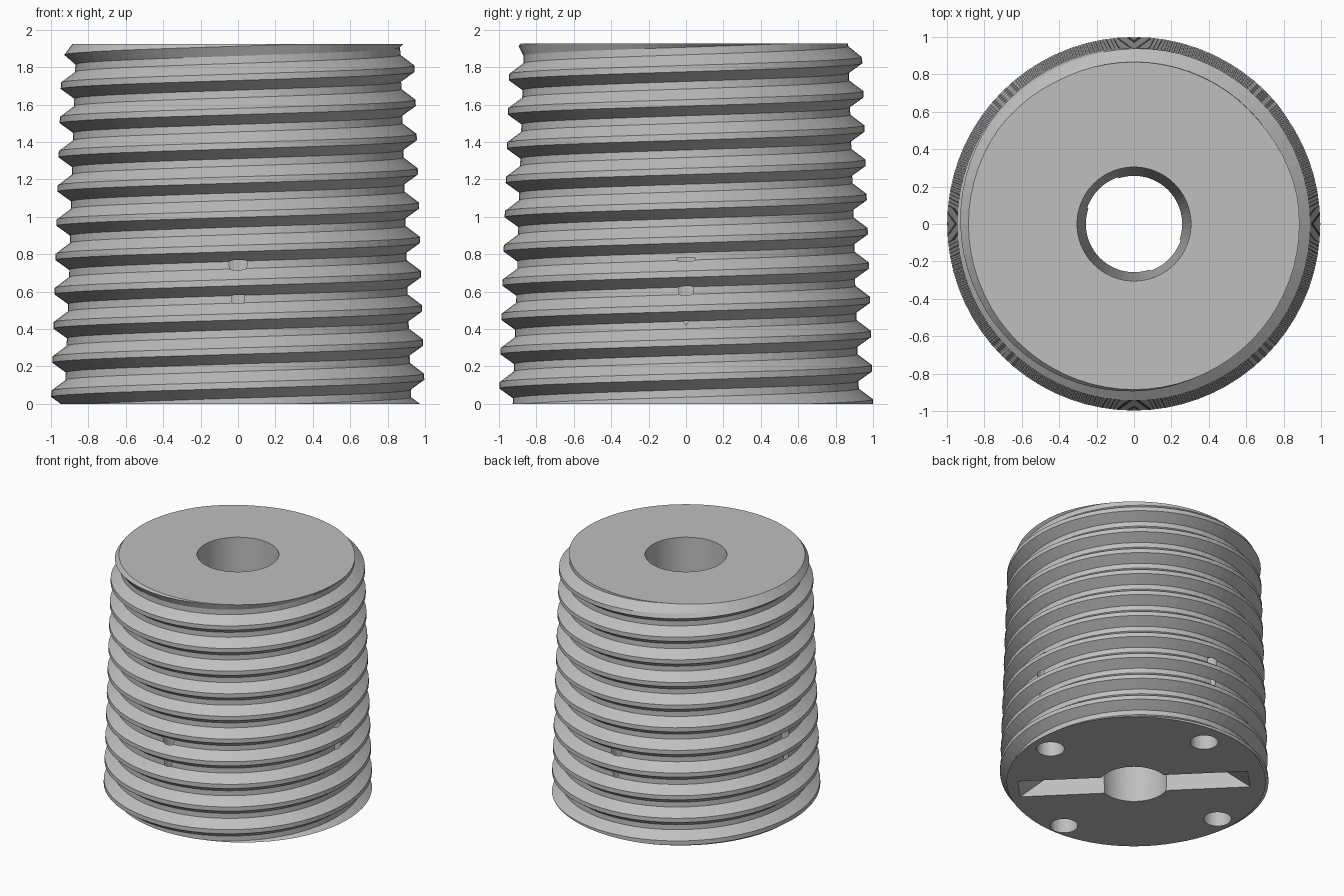
import bpy, bmesh, math
from mathutils import Matrix, Vector

cube = bpy.data.objects.get("Cube")
if cube:
    bpy.data.objects.remove(cube)

TOP, PITCH, TAPER, DEPTH = 1.925, 0.183, 0.031, 0.074
SEGMENTS = 72

# Single grey finish
grey = bpy.data.materials.new("plain_grey")
grey.use_nodes = True
COLOUR = (0.52, 0.52, 0.52, 1)
grey.diffuse_color = COLOUR
grey.node_tree.nodes["Principled BSDF"].inputs["Base Color"].default_value = COLOUR

# One pitch of the thread: (offset from crest centre, depth share)
PROFILE = [(-0.017, 0), (0.017, 0), (0.074, 1), (0.114, 1), (PITCH - 0.017, 0)]


def make_object(name, bm):
    bmesh.ops.recalc_face_normals(bm, faces=bm.faces)
    mesh = bpy.data.meshes.new(name)
    bm.to_mesh(mesh)
    bm.free()
    mesh.materials.append(grey)
    obj = bpy.data.objects.new(name, mesh)
    bpy.context.collection.objects.link(obj)
    return obj


def thread_radius(z, crest_z):
    """Radius of the tapered thread, chamfered at the top rim."""
    offset = (z - crest_z + 0.017) % PITCH - 0.017
    cut = 0
    for (a, da), (b, db) in zip(PROFILE, PROFILE[1:]):
        if a <= offset <= b:
            cut = da + (db - da) * (offset - a) / (b - a)
            break
    radius = 1 - TAPER * z - DEPTH * cut
    return min(radius, 0.885 + 0.75 * (TOP - z))


# Threaded body: helical rows clipped flat at both ends
def threaded_body():
    bm = bmesh.new()
    columns = []
    for i in range(SEGMENTS + 1):
        angle = math.tau * i / SEGMENTS
        crest_z = 0.145 + PITCH * i / SEGMENTS
        column = []
        for turn in range(-3, 12):
            for offset, _ in PROFILE[:4]:
                z = min(max(crest_z + turn * PITCH + offset, 0), TOP)
                r = thread_radius(z, crest_z)
                column.append(bm.verts.new((r * math.cos(angle), r * math.sin(angle), z)))
        columns.append(column)
    for left, right in zip(columns, columns[1:]):
        for k in range(len(left) - 1):
            bm.faces.new((left[k], right[k], right[k + 1], left[k + 1]))
    bmesh.ops.remove_doubles(bm, verts=bm.verts, dist=0.0002)
    bmesh.ops.holes_fill(bm, edges=[e for e in bm.edges if e.is_boundary], sides=0)
    return make_object("threaded_plug", bm)


# Round cutter between two heights
def round_cutter(name, x, y, r_low, r_high, low, high, sides):
    bm = bmesh.new()
    bmesh.ops.create_cone(
        bm, cap_ends=True, segments=sides, radius1=r_low, radius2=r_high,
        depth=high - low, matrix=Matrix.Translation((x, y, (low + high) / 2)))
    return make_object(name, bm)


# Diagonal slot with sloping ends
def slot_cutter():
    bm = bmesh.new()
    bmesh.ops.create_cube(bm, size=2)
    for v in bm.verts:
        high = v.co.z > 0
        v.co = Vector((v.co.x * (0.468 if high else 0.988),
                       v.co.y * 0.115, 0.3 if high else -0.1))
    bmesh.ops.rotate(bm, verts=bm.verts, matrix=Matrix.Rotation(math.radians(135), 3, "Z"))
    return make_object("slot_cutter", bm)


plug = threaded_body()
cutters = [round_cutter("bore_cutter", 0, 0, 0.255, 0.307, -0.1, TOP + 0.1, 64),
           slot_cutter()]
for k in range(4):
    a = k * math.pi / 2
    cutters.append(round_cutter("pin_hole_cutter", 0.81 * math.cos(a), 0.81 * math.sin(a),
                                0.103, 0.103, -0.1, 0.78, 32))

# Cut the bore, slot and pin holes
bpy.context.view_layer.objects.active = plug
for cutter in cutters:
    mod = plug.modifiers.new(cutter.name, "BOOLEAN")
    mod.operation = "DIFFERENCE"
    mod.solver = "EXACT"
    mod.object = cutter
    bpy.ops.object.modifier_apply(modifier=mod.name)
    bpy.data.objects.remove(cutter)
